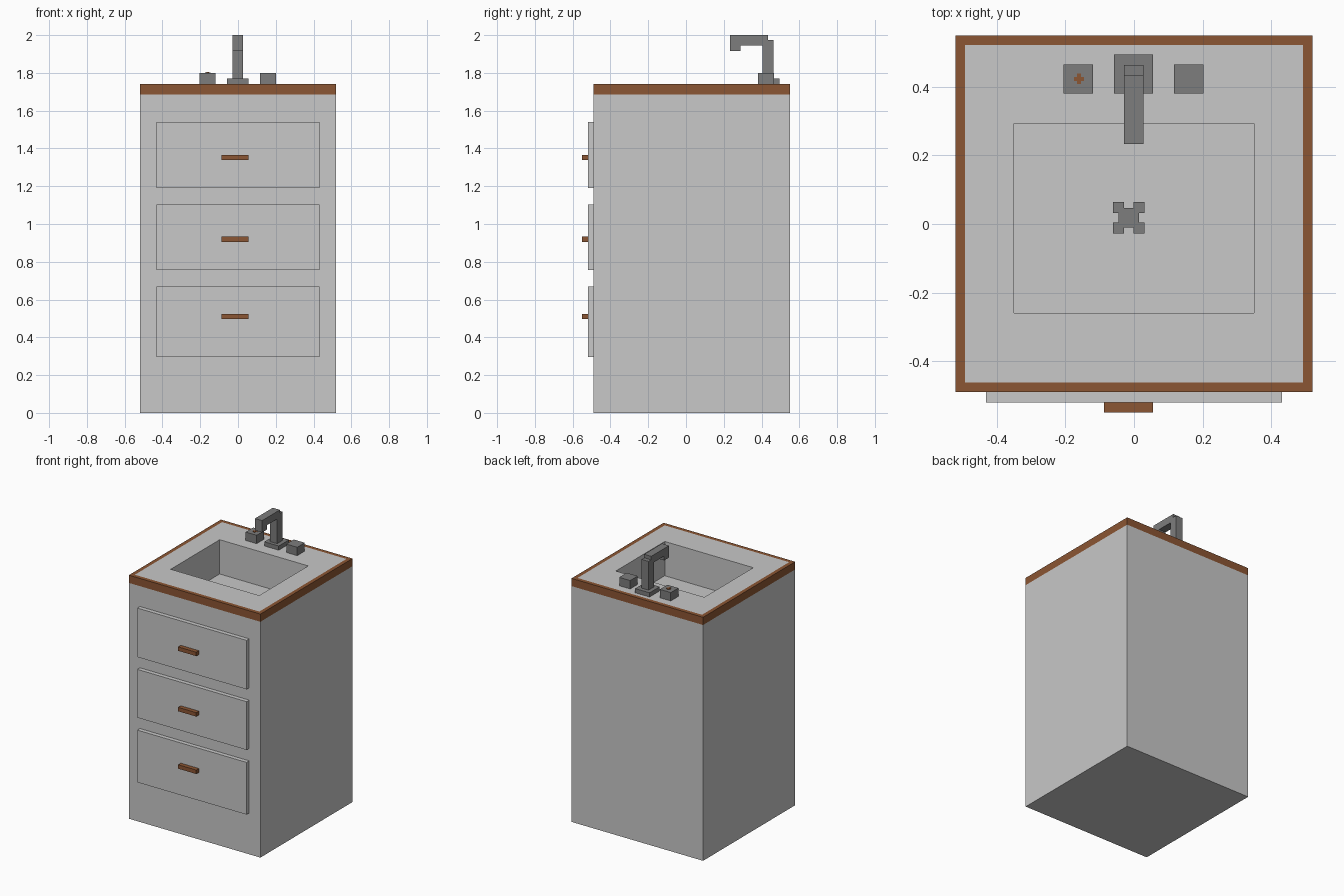
import bpy

if "Cube" in bpy.data.objects:
    bpy.data.objects.remove(bpy.data.objects["Cube"])


def material(name, rgb):
    m = bpy.data.materials.new(name)
    m.diffuse_color = (*rgb, 1)
    m.use_nodes = True
    m.node_tree.nodes["Principled BSDF"].inputs["Base Color"].default_value = m.diffuse_color
    return m


WHITE = material("pale_grey", (0.58, 0.58, 0.58))
BROWN = material("brown_wood", (0.26, 0.092, 0.033))
METAL = material("dark_metal", (0.205, 0.205, 0.205))


def rect(x0, x1, y0, y1, z):
    return [(x0, y0, z), (x1, y0, z), (x1, y1, z), (x0, y1, z)]


def loft(name, rings, mats, bands):
    """Skin a stack of rectangles, one material slot per band, capped at both ends."""
    verts = [v for r in rings for v in r]
    faces = [(3, 2, 1, 0)]
    slots = [bands[0]]
    for i in range(len(rings) - 1):
        for k in range(4):
            a, b = i * 4 + k, i * 4 + (k + 1) % 4
            faces.append((a, b, b + 4, a + 4))
            slots.append(bands[i])
    n = len(verts)
    faces.append((n - 4, n - 3, n - 2, n - 1))
    slots.append(bands[-1])
    me = bpy.data.meshes.new(name)
    me.from_pydata(verts, [], faces)
    for m in mats:
        me.materials.append(m)
    for p, s in zip(me.polygons, slots):
        p.material_index = s
    ob = bpy.data.objects.new(name, me)
    bpy.context.collection.objects.link(ob)
    return ob


def box(name, x, y, z, mat):
    return loft(name, [rect(*x, *y, z[0]), rect(*x, *y, z[1])], [mat], [0])


# Cabinet: walls, brown rim band, brown border, pale top, sunken basin
outer = (-0.52, 0.52, -0.49, 0.55)
inner = (-0.492, 0.492, -0.462, 0.522)
basin = (-0.35, 0.35, -0.26, 0.293)
loft("cabinet_with_basin",
     [rect(*outer, 0), rect(*outer, 1.685), rect(*outer, 1.74),
      rect(*inner, 1.74), rect(*basin, 1.74), rect(*basin, 1.495)],
     [WHITE, BROWN], [0, 1, 1, 0, 0])

# Drawers with handles
for i, (z0, z1, zh) in enumerate([(0.295, 0.668, 0.51), (0.757, 1.102, 0.92), (1.19, 1.54, 1.352)]):
    box(f"drawer_{i}", (-0.432, 0.432), (-0.52, -0.49), (z0, z1), WHITE)
    box(f"drawer_handle_{i}", (-0.088, 0.055), (-0.55, -0.52), (zh - 0.014, zh + 0.014), BROWN)

# Drain: centre plate with four corner plates
cx, cy, zf = -0.015, 0.018, 1.495
box("drain_centre", (cx - 0.03, cx + 0.03), (cy - 0.028, cy + 0.028), (zf, zf + 0.006), METAL)
for sx in (-1, 1):
    for sy in (-1, 1):
        x, y = cx + sx * 0.03, cy + sy * 0.03
        box("drain_corner", (x - 0.016, x + 0.016), (y - 0.016, y + 0.016), (zf, zf + 0.008), METAL)

# Taps, the left one with a brown cross mark
for name, x in (("left_tap", -0.162), ("right_tap", 0.159)):
    box(name, (x - 0.043, x + 0.043), (0.38, 0.465), (1.74, 1.80), METAL)
box("tap_mark_long", (-0.175, -0.145), (0.417, 0.429), (1.80, 1.803), BROWN)
box("tap_mark_short", (-0.166, -0.154), (0.408, 0.438), (1.80, 1.804), BROWN)

# Faucet: base, column, arm and spout
fx = (-0.029, 0.027)
box("faucet_base", (-0.058, 0.056), (0.38, 0.494), (1.74, 1.77), METAL)
box("faucet_column", fx, (0.404, 0.464), (1.77, 1.975), METAL)
box("faucet_arm", fx, (0.233, 0.434), (1.946, 2.0), METAL)
box("faucet_spout", fx, (0.233, 0.288), (1.915, 1.946), METAL)
